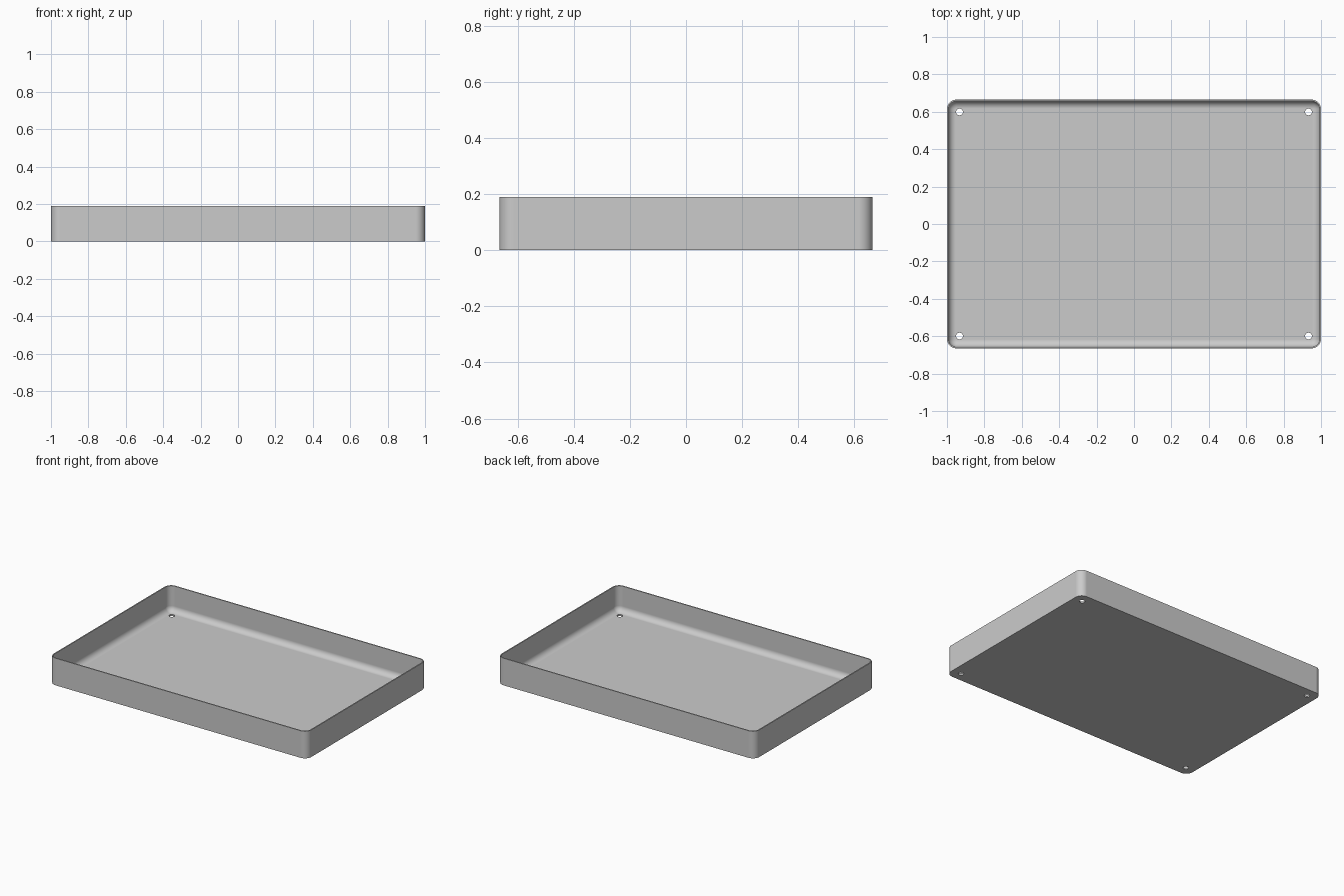
import bpy, bmesh
from math import sin, cos, pi, radians

cube = bpy.data.objects.get("Cube")
if cube:
    bpy.data.objects.remove(cube, do_unlink=True)

HALF_X, HALF_Y, HEIGHT = 1.0, 0.665, 0.19
WALL, FLOOR = 0.008, 0.01
CORNER, FILLET = 0.05, 0.04
HOLE_X, HOLE_Y, HOLE_R = 0.933, 0.599, 0.018
STEPS = 10

grey = bpy.data.materials.new("grey")
grey.use_nodes = True
colour = (0.6, 0.6, 0.6, 1)
grey.diffuse_color = colour
grey.node_tree.nodes["Principled BSDF"].inputs["Base Color"].default_value = colour


def rounded_ring(bm, inset, z):
    """Rounded rectangle of vertices, inset from the outer outline."""
    r = CORNER - inset
    ring = []
    for k, (sx, sy) in enumerate([(1, 1), (-1, 1), (-1, -1), (1, -1)]):
        for i in range(STEPS + 1):
            a = (k + i / STEPS) * pi / 2
            ring.append(bm.verts.new((sx * (HALF_X - CORNER) + r * cos(a),
                                      sy * (HALF_Y - CORNER) + r * sin(a), z)))
    return ring


# Tray shell: outer wall, rim, inner wall, then the fillet down to the floor
levels = [(0, 0), (0, HEIGHT), (WALL, HEIGHT)]
for i in range(STEPS + 1):
    a = i / STEPS * pi / 2
    levels.append((WALL + FILLET * (1 - cos(a)), FLOOR + FILLET * (1 - sin(a))))

bm = bmesh.new()
rings = [rounded_ring(bm, inset, z) for inset, z in levels]
for low, high in zip(rings, rings[1:]):
    for i in range(len(low)):
        j = (i + 1) % len(low)
        bm.faces.new((low[i], low[j], high[j], high[i]))
bm.faces.new(rings[0][::-1])
bm.faces.new(rings[-1])
bmesh.ops.recalc_face_normals(bm, faces=bm.faces)
mesh = bpy.data.meshes.new("tray")
bm.to_mesh(mesh)
bm.free()
tray = bpy.data.objects.new("tray", mesh)
bpy.context.collection.objects.link(tray)
mesh.materials.append(grey)

# Screw holes through the floor corners
bpy.ops.object.select_all(action="DESELECT")
for sx in (-1, 1):
    for sy in (-1, 1):
        bpy.ops.mesh.primitive_cylinder_add(vertices=32, radius=HOLE_R, depth=0.1,
                                            location=(sx * HOLE_X, sy * HOLE_Y, 0))
        cutter = bpy.context.object
        cutter.name = "hole_cutter"
        cutter.hide_render = True
        cutter.data.materials.append(grey)
        cut = tray.modifiers.new("hole", "BOOLEAN")
        cut.operation = "DIFFERENCE"
        cut.solver = "EXACT"
        cut.object = cutter
        bpy.ops.object.select_all(action="DESELECT")
        bpy.context.view_layer.objects.active = tray
        tray.select_set(True)
        bpy.ops.object.modifier_apply(modifier=cut.name)
        bpy.data.objects.remove(cutter, do_unlink=True)

# Smooth curves, sharp rims, flat floor
bpy.context.view_layer.objects.active = tray
tray.select_set(True)
bpy.ops.object.shade_smooth_by_angle(angle=radians(30))
weighted = tray.modifiers.new("flat_floor", "WEIGHTED_NORMAL")
weighted.keep_sharp = True
